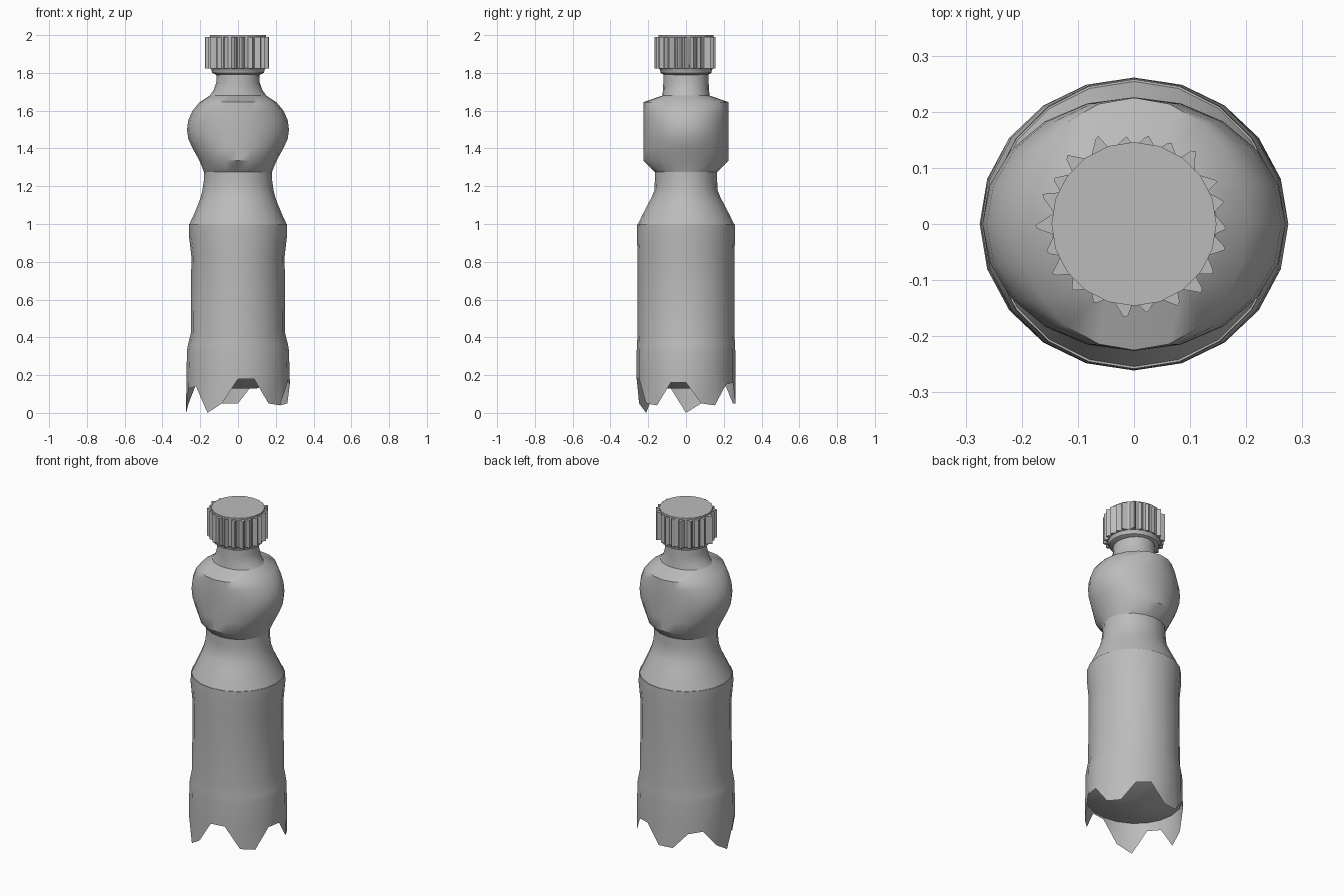
import bpy, bmesh, math, random

old = bpy.data.objects.get("Cube")
if old:
    bpy.data.objects.remove(old, do_unlink=True)

SIDES = 20
random.seed(4)

grey = bpy.data.materials.new("plain grey")
grey.use_nodes = True
grey.diffuse_color = (0.5, 0.5, 0.5, 1)
grey.node_tree.nodes["Principled BSDF"].inputs["Base Color"].default_value = (0.5, 0.5, 0.5, 1)


def finish(name, bm, angle=35):
    mesh = bpy.data.meshes.new(name)
    bm.to_mesh(mesh)
    bm.free()
    obj = bpy.data.objects.new(name, mesh)
    bpy.context.collection.objects.link(obj)
    mesh.materials.append(grey)
    bpy.ops.object.select_all(action="DESELECT")
    obj.select_set(True)
    bpy.context.view_layer.objects.active = obj
    bpy.ops.object.shade_smooth_by_angle(angle=math.radians(angle))
    return obj


def ring(bm, z, rx, ry, heights=None, sides=SIDES):
    verts = []
    for k in range(sides):
        a = 2 * math.pi * k / sides
        h = heights[k] if heights else z
        verts.append(bm.verts.new((rx * math.sin(a), -ry * math.cos(a), h)))
    return verts


def bridge(bm, low, high):
    n = len(low)
    for k in range(n):
        j = (k + 1) % n
        bm.faces.new((low[k], low[j], high[j], high[k]))


def loft(bm, rows, first=None, sides=SIDES):
    last = first
    for z, rx, ry in rows:
        now = ring(bm, z, rx, ry, sides=sides)
        if last:
            bridge(bm, last, now)
        last = now
    return last


# Body with five pointed feet: two low, two high points per foot
feet = [0.18, 0.18, 0.05, 0.04, 0.16, 0.16, 0.05, 0.04, 0.15, 0.16,
        0.05, 0.05, 0.14, 0.15, 0.05, 0, 0.13, 0.14, 0, 0.05]
bm = bmesh.new()
loft(bm, [
    (0.2, 0.273, 0.261), (0.33, 0.27, 0.261), (0.36, 0.265, 0.259),
    (0.42, 0.25, 0.257), (0.83, 0.247, 0.256), (0.94, 0.26, 0.26),
    (1.0, 0.26, 0.258), (1.0, 0.254, 0.25)],
    ring(bm, 0, 0.275, 0.261, feet))
finish("bottle_body", bm)

# Recessed floor between the feet
bm = bmesh.new()
inner = ring(bm, 0.13, 0.1, 0.1)
bm.faces.new(list(reversed(inner)))
loft(bm, [(0.19, 0.27, 0.258)], inner)
finish("bottle_floor", bm)

# Shoulder and waist
bm = bmesh.new()
loft(bm, [(1.0, 0.257, 0.254), (1.05, 0.234, 0.23), (1.1, 0.213, 0.204),
          (1.14, 0.198, 0.183), (1.18, 0.188, 0.167), (1.23, 0.181, 0.165),
          (1.275, 0.18, 0.165)])
finish("bottle_waist", bm)

# Rounded upper bulb, straight in depth and curved in width
bm = bmesh.new()
loft(bm, [(1.275, 0.18, 0.165), (1.335, 0.204, 0.225), (1.4, 0.24, 0.226),
          (1.45, 0.263, 0.226), (1.5, 0.27, 0.226), (1.55, 0.263, 0.226),
          (1.6, 0.241, 0.226), (1.645, 0.203, 0.225), (1.68, 0.15, 0.125)])
finish("bottle_bulb", bm, 42)

# Neck
bm = bmesh.new()
loft(bm, [(1.68, 0.15, 0.125), (1.71, 0.128, 0.122), (1.75, 0.115, 0.12),
          (1.82, 0.112, 0.12)])
finish("bottle_neck", bm)

# Cap core with its lower safety ring
bm = bmesh.new()
base = ring(bm, 1.79, 0.115, 0.115)
bm.faces.new(list(reversed(base)))
top = loft(bm, [(1.8, 0.138, 0.135), (1.815, 0.14, 0.137), (1.825, 0.147, 0.146),
                (2.0, 0.147, 0.146)], base)
bm.faces.new(top)
finish("cap_core", bm)

# Irregular grip ridges around the cap
RIDGES = 22
bm = bmesh.new()
for i in range(RIDGES):
    mid = 2 * math.pi * i / RIDGES
    tip = mid + random.uniform(-0.07, 0.07)
    reach = random.uniform(0.163, 0.178)
    points = [(mid - 0.14, 0.144), (tip - 0.02, reach), (tip + 0.02, reach - 0.004),
              (mid + 0.14, 0.144)]
    low, high = ([bm.verts.new((r * math.cos(a), 0.95 * r * math.sin(a), z))
                  for a, r in points] for z in (1.822, 1.99))
    bridge(bm, low, high)
    bm.faces.new(list(reversed(low)))
    bm.faces.new(high)
finish("cap_ridges", bm, 20)
